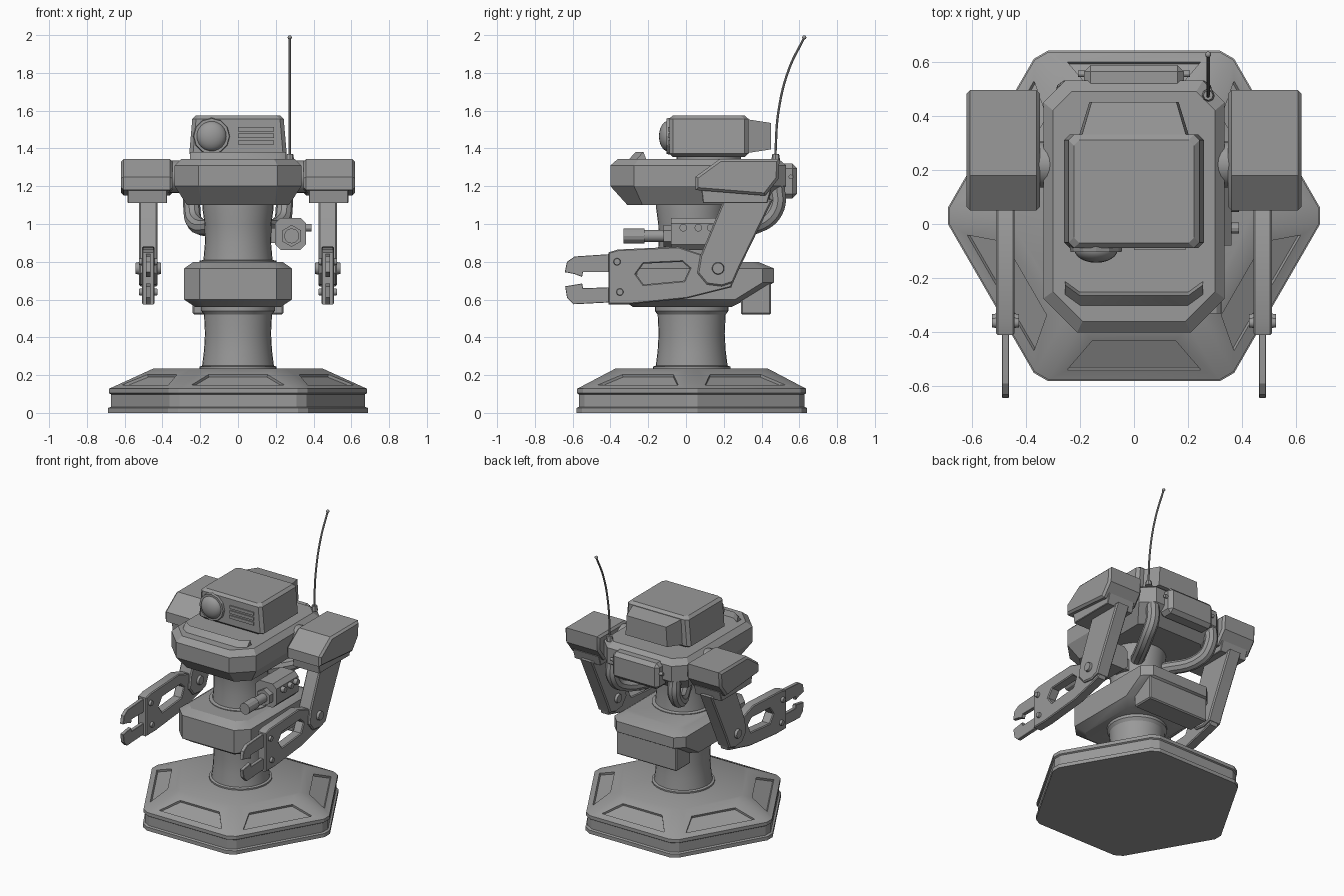
import bpy, bmesh, math
from mathutils import Vector, Matrix

if "Cube" in bpy.data.objects:
    bpy.data.objects.remove(bpy.data.objects["Cube"])

grey = bpy.data.materials.new("plain_grey")
grey.diffuse_color = (0.32, 0.32, 0.32, 1)
grey.use_nodes = True
grey.node_tree.nodes["Principled BSDF"].inputs["Base Color"].default_value = grey.diffuse_color


def add(name, bm):
    bmesh.ops.recalc_face_normals(bm, faces=bm.faces)
    me = bpy.data.meshes.new(name)
    bm.to_mesh(me)
    bm.free()
    me.materials.append(grey)
    ob = bpy.data.objects.new(name, me)
    bpy.context.collection.objects.link(ob)
    return ob


def loft_bm(rings):
    """Skin closed rings of 3D points and cap both ends."""
    bm = bmesh.new()
    vs = [[bm.verts.new(p) for p in r] for r in rings]
    for a, b in zip(vs, vs[1:]):
        for i in range(len(a)):
            j = (i + 1) % len(a)
            bm.faces.new((a[i], a[j], b[j], b[i]))
    bm.faces.new(vs[0])
    bm.faces.new(vs[-1])
    return bm


def octa(z, x, y0, y1, f, b):
    """Rectangle with cut front (f) and back (b) corners."""
    return [(-x + f, y0, z), (x - f, y0, z), (x, y0 + f, z), (x, y1 - b, z),
            (x - b, y1, z), (-x + b, y1, z), (-x, y1 - b, z), (-x, y0 + f, z)]


def cyl(name, p0, p1, r0, r1=None, seg=24):
    p0, p1 = Vector(p0), Vector(p1)
    d = p1 - p0
    bm = bmesh.new()
    m = Matrix.Translation((p0 + p1) / 2) @ d.to_track_quat('Z', 'Y').to_matrix().to_4x4()
    bmesh.ops.create_cone(bm, cap_ends=True, segments=seg, radius1=r0,
                          radius2=r0 if r1 is None else r1, depth=d.length, matrix=m)
    return add(name, bm)


def box(name, lo, hi, bevel=0.0):
    bm = bmesh.new()
    lo, hi = Vector(lo), Vector(hi)
    bmesh.ops.create_cube(bm, size=1, matrix=Matrix.Translation((lo + hi) / 2) @ Matrix.Diagonal((*(hi - lo), 1)))
    if bevel:
        bmesh.ops.bevel(bm, geom=bm.edges[:], offset=bevel, segments=1, affect='EDGES')
    return add(name, bm)


def ball(name, c, r, scale=(1, 1, 1)):
    bm = bmesh.new()
    bmesh.ops.create_uvsphere(bm, u_segments=24, v_segments=12, radius=r,
                              matrix=Matrix.Translation(c) @ Matrix.Diagonal((*scale, 1)))
    return add(name, bm)


def lathe(name, prof, cy, seg=32):
    return add(name, loft_bm([[(r * math.cos(2 * math.pi * i / seg), cy + r * math.sin(2 * math.pi * i / seg), z)
                               for i in range(seg)] for r, z in prof]))


def to_mesh(ob):
    bpy.context.collection.objects.link(ob)
    ob.data.materials.append(grey)
    bpy.ops.object.select_all(action='DESELECT')
    ob.select_set(True)
    bpy.context.view_layer.objects.active = ob
    bpy.ops.object.convert(target='MESH')


def plate(name, x, width, bevel, *outlines):
    """Side profile(s) in (y, z), extruded along x; later outlines are holes."""
    cu = bpy.data.curves.new(name, 'CURVE')
    cu.dimensions, cu.fill_mode = '2D', 'BOTH'
    cu.extrude, cu.bevel_depth, cu.offset = width / 2 - bevel, bevel, -bevel
    cu.bevel_resolution = 0
    for pts in outlines:
        sp = cu.splines.new('POLY')
        sp.points.add(len(pts) - 1)
        for p, (y, z) in zip(sp.points, pts):
            p.co = (y, z, 0, 1)
        sp.use_cyclic_u = True
    ob = bpy.data.objects.new(name, cu)
    ob.location.x = x
    ob.rotation_euler = (math.pi / 2, 0, math.pi / 2)
    to_mesh(ob)


def tube(name, pts, r):
    cu = bpy.data.curves.new(name, 'CURVE')
    cu.dimensions, cu.bevel_depth, cu.use_fill_caps = '3D', r, True
    cu.bevel_resolution, cu.resolution_u = 3, 6
    sp = cu.splines.new('BEZIER')
    sp.bezier_points.add(len(pts) - 1)
    for p, co in zip(sp.bezier_points, pts):
        p.co = co
        p.handle_left_type = p.handle_right_type = 'AUTO'
    to_mesh(bpy.data.objects.new(name, cu))


# Hexagonal base with trimmed corners and a recessed slot on each slope
def hexa(z, R, c=0.035):
    k = [Vector((R * math.cos(i * math.pi / 3), 0.03 + R * math.sin(i * math.pi / 3), z)) for i in range(6)]
    out = []
    for i in range(6):
        for n in (k[i - 1], k[(i + 1) % 6]):
            out.append(k[i] + (n - k[i]).normalized() * c)
    return out


bm = loft_bm([hexa(z, R) for z, R in ((0, .705), (.026, .705), (.032, .69), (.098, .69),
                                      (.104, .7), (.128, .7), (.235, .465))])
bmesh.ops.recalc_face_normals(bm, faces=bm.faces)
slopes = [f for f in bm.faces if .2 < f.normal.z < .98 and f.calc_area() > .05]
bmesh.ops.inset_individual(bm, faces=slopes, thickness=.08)
bmesh.ops.inset_individual(bm, faces=slopes, thickness=.004, depth=-.014)
add("base", bm)

# Pedestal columns
lathe("lower_column", [(.205, .23), (.205, .245), (.19, .25), (.18, .33), (.175, .42), (.18, .52),
                       (.195, .54), (.195, .57)], .03)
lathe("upper_column", [(.205, .78), (.205, .805), (.183, .81), (.175, .9), (.177, 1.0), (.188, 1.08), (.188, 1.12)], .03)

# Waist block and its rear pack
add("waist", loft_bm([octa(.56, .225, -.28, .24, .06, .04), octa(.60, .285, -.34, .32, .08, .06),
                      octa(.69, .285, -.34, .465, .08, .06), octa(.765, .285, -.34, .465, .08, .06),
                      octa(.80, .235, -.28, .38, .06, .04)]))
box("waist_pack", (-.24, .29, .52), (.24, .45, .72), .008)

# Torso, front ridge and back pack
add("torso", loft_bm([octa(1.10, .27, -.31, .42, .08, .06), octa(1.20, .335, -.40, .53, .125, .08),
                      octa(1.31, .335, -.40, .53, .125, .08), octa(1.345, .30, -.36, .49, .11, .07)]))
add("front_ridge", loft_bm([[(x, y - .04, 1.34), (x, y, 1.382), (x, y + .015, 1.34)]
                            for x, y in ((-.255, -.225), (-.2, -.265), (.2, -.265), (.255, -.225))]))
box("back_pack", (-.185, .47, 1.135), (.185, .588, 1.32), .025)
cyl("back_pack_pin", (-.207, .555, 1.25), (.207, .555, 1.25), .012, seg=12)

# Head with rear housing, eye and grille
add("head", loft_bm([octa(1.355, .235, -.07, .31, .02, .02), octa(1.372, .258, -.088, .33, .02, .02),
                     octa(1.557, .242, -.088, .33, .02, .02), octa(1.575, .222, -.07, .31, .02, .02)]))
cyl("neck", (0, .12, 1.33), (0, .12, 1.37), .17)
add("head_rear", loft_bm([[(-x, y, z0), (x, y, z0), (x * .95, y, z1), (-x * .95, y, z1)]
                          for x, y, z0, z1 in ((.205, .32, 1.375, 1.555), (.165, .45, 1.395, 1.535))]))
cyl("eye_ring", (-.14, -.07, 1.465), (-.14, -.104, 1.465), .1, .094, 12)
ball("eye_lens", (-.14, -.095, 1.465), .08, (1, .6, 1))
for z in (1.432, 1.467, 1.502):
    box("grille_bar", (0, -.096, z - .011), (.19, -.08, z + .011))

# Antenna
cyl("antenna_base", (.274, .475, 1.335), (.274, .475, 1.37), .024, .018, 8)
tube("antenna", [(.274, .472, 1.35), (.274, .49, 1.6), (.274, .545, 1.82), (.274, .625, 1.985)], .0065)
ball("antenna_tip", (.274, .626, 1.988), .011)

# Side weapon
add("weapon_body", loft_bm([[(.278 + a * .082, y, .948 + b * .085) for a, b in
                             ((-.65, -1), (.65, -1), (1, -.65), (1, .65), (.65, 1), (-.65, 1), (-1, .65), (-1, -.65))]
                            for y in (-.08, .17)]))
cyl("weapon_collar", (.284, -.12, .937), (.284, -.07, .937), .058, seg=6)
cyl("weapon_barrel", (.284, -.24, .937), (.284, -.1, .937), .032, seg=16)
cyl("weapon_muzzle", (.284, -.33, .937), (.284, -.22, .937), .04, seg=12)
for y in (-.015, .065, .13):
    cyl("weapon_knob", (.34, y, .98), (.388, y, .98), .02, seg=12)
box("weapon_mount", (.15, .03, .9), (.21, .13, .98))

# Paired parts: shoulders, arms, claws and hoses
for s, side in ((1, "right"), (-1, "left")):
    x = s * .475
    plate(side + "_shoulder", s * .483, .272, .014,
          [(.05, 1.18), (.42, 1.15), (.49, 1.24), (.495, 1.345), (.18, 1.345), (.05, 1.25)])
    plate(side + "_shoulder_underplate", s * .48, .21, .004, [(.09, 1.11), (.43, 1.11), (.45, 1.18), (.08, 1.19)])
    cyl(side + "_shoulder_joint", (s * .31, .22, 1.25), (s * .37, .22, 1.25), .085)
    plate(side + "_upper_arm", x, .1, .008,
          [(.20, 1.13), (.46, 1.13), (.285, .77), (.25, .69), (.19, .67), (.11, .68), (.06, .74), (.075, .83)])
    plate(side + "_forearm", x, .068, .006,
          [(-.41, .575), (-.41, .85), (-.36, .865), (-.04, .88), (.08, .84), (.22, .80), (.26, .73), (.24, .665),
           (0, .605), (-.3, .575)],
          [(-.265, .735), (-.225, .79), (-.02, .80), (.02, .765), (-.01, .70), (-.225, .68)])
    plate(side + "_claw", x, .026, .002,
          [(-.34, .84), (-.41, .84), (-.59, .828), (-.63, .8), (-.642, .745), (-.59, .735), (-.55, .72), (-.545, .745),
           (-.405, .745), (-.405, .665), (-.545, .66), (-.55, .685), (-.64, .67), (-.63, .61), (-.595, .575),
           (-.4, .585), (-.34, .6)])
    for y, z, w, r in ((.17, .765, .067, .042), (-.365, .8, .05, .024), (-.35, .64, .05, .024)):
        for d in (-1, 1):
            cyl(side + "_joint_bolt", (x, y, z), (x + d * w, y, z), r, r * .7, 16)
    tube(side + "_hose", [(s * .245, .48, 1.2), (s * .245, .48, 1.09), (s * .23, .41, 1.01), (s * .1, .15, .985)], .045)

# Smooth the round parts, keep the hard edges
bpy.ops.object.select_all(action='SELECT')
bpy.ops.object.shade_smooth_by_angle(angle=math.radians(28))
